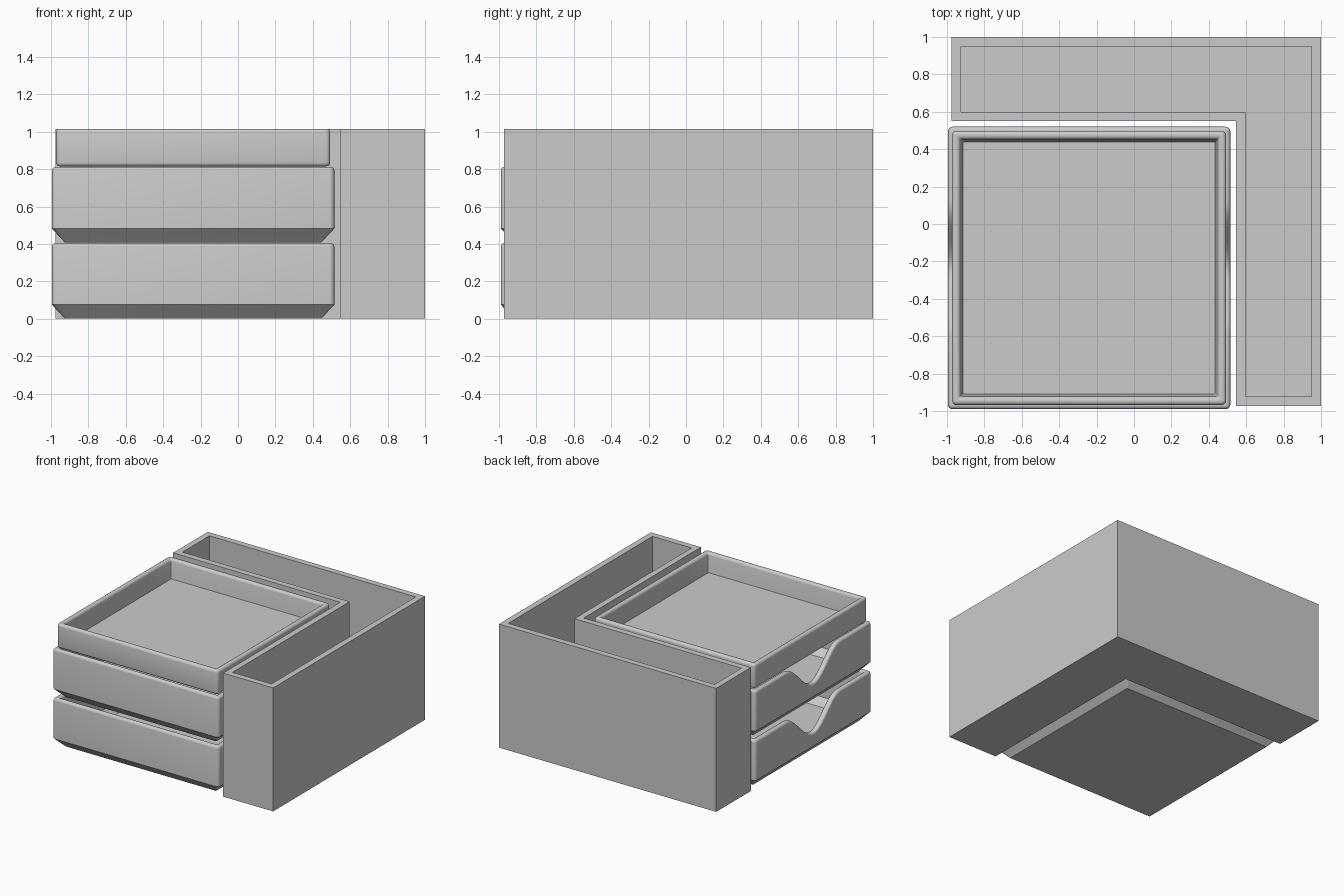
import bpy, bmesh
from math import sin, cos, pi, radians

cube = bpy.data.objects.get("Cube")
if cube:
    bpy.data.objects.remove(cube)

grey = bpy.data.materials.new("plain grey")
grey.use_nodes = True
colour = (0.6, 0.6, 0.6, 1)
grey.diffuse_color = colour
grey.node_tree.nodes["Principled BSDF"].inputs["Base Color"].default_value = colour

# Shared middle of the tray stack, and finger notch size
MID_X, MID_Y = -0.24, -0.235
NOTCH_HALF, NOTCH_DEPTH, NOTCH_STEPS = 0.35, 0.22, 24


def finish(name, bm, smooth):
    bmesh.ops.recalc_face_normals(bm, faces=bm.faces)
    mesh = bpy.data.meshes.new(name)
    bm.to_mesh(mesh)
    bm.free()
    mesh.materials.append(grey)
    ob = bpy.data.objects.new(name, mesh)
    bpy.context.collection.objects.link(ob)
    if smooth:
        bpy.ops.object.select_all(action='DESELECT')
        ob.select_set(True)
        bpy.context.view_layer.objects.active = ob
        bpy.ops.object.shade_smooth_by_angle(angle=radians(32))
    return ob


def outline(half, inset):
    """Rounded square, with extra points along both sides for the notch."""
    h = half - inset
    r = max(0.025 - inset, 0.006)
    steps = [NOTCH_HALF * (2 * i / NOTCH_STEPS - 1) for i in range(NOTCH_STEPS + 1)]
    pts = []
    for k, (sx, sy) in enumerate([(1, 1), (-1, 1), (-1, -1), (1, -1)]):
        for i in range(5):
            a = (k + i / 4) * pi / 2
            pts.append((sx * (h - r) + r * cos(a), sy * (h - r) + r * sin(a)))
        if k == 1:
            pts += [(-h, -y) for y in steps]
        if k == 3:
            pts += [(h, y) for y in steps]
    return pts


def quarter(cx, cz, r, start):
    """Quarter round in a wall section, turning clockwise."""
    return [(cx + r * cos(start - i * pi / 8), cz + r * sin(start - i * pi / 8))
            for i in range(5)]


def tray(name, half, base, profile, notch_above=None):
    bm = bmesh.new()
    loops = []
    for inset, z in profile:
        loop = []
        for x, y in outline(half, inset):
            drop = 0
            if notch_above and z > notch_above and abs(y) < NOTCH_HALF and abs(x) > half - 0.1:
                drop = NOTCH_DEPTH * (1 + cos(pi * y / NOTCH_HALF)) / 2
            loop.append(bm.verts.new((MID_X + x, MID_Y + y, base + z - drop)))
        loops.append(loop)
    n = len(loops[0])
    for a, b in zip(loops, loops[1:]):
        for i in range(n):
            j = (i + 1) % n
            bm.faces.new((a[i], a[j], b[j], b[i]))
    bm.faces.new(loops[0])
    bm.faces.new(loops[-1])
    finish(name, bm, True)


def rim(top, r=0.02, wall=0.045):
    return quarter(r, top - r, r, pi) + quarter(wall - r, top - r, r, pi / 2)


# Two drawers with tapered feet and finger notches
drawer = [(0.07, 0), (0, 0.075)] + rim(0.405) + [(0.055, 0.1), (0.11, 0.045)]
for name, base in (("lower_tray", 0), ("middle_tray", 0.407)):
    tray(name, 0.755, base, drawer, 0.3)

# Shallow tray on top
foot = [(0.02 - 0.02 * sin(i * pi / 8), 0.02 - 0.02 * cos(i * pi / 8)) for i in range(5)]
tray("top_tray", 0.733, 0.815, foot + rim(0.2) + [(0.06, 0.045)])


# L-shaped open holder wrapping the back and one side
def l_shape(t):
    return [(-0.975 + t, 1 - t), (-0.975 + t, 0.55 + t), (0.545 + t, 0.55 + t),
            (0.545 + t, -0.972 + t), (1 - t, -0.972 + t), (1 - t, 1 - t)]


bm = bmesh.new()
rings = [[bm.verts.new((x, y, z)) for x, y in l_shape(t)]
         for t, z in ((0, 0), (0, 1.015), (0.05, 1.015), (0.05, 0.05))]
for a, b in zip(rings, rings[1:]):
    for i in range(6):
        j = (i + 1) % 6
        bm.faces.new((a[i], a[j], b[j], b[i]))
bm.faces.new(rings[0])
bm.faces.new(rings[-1])
finish("corner_holder", bm, False)
